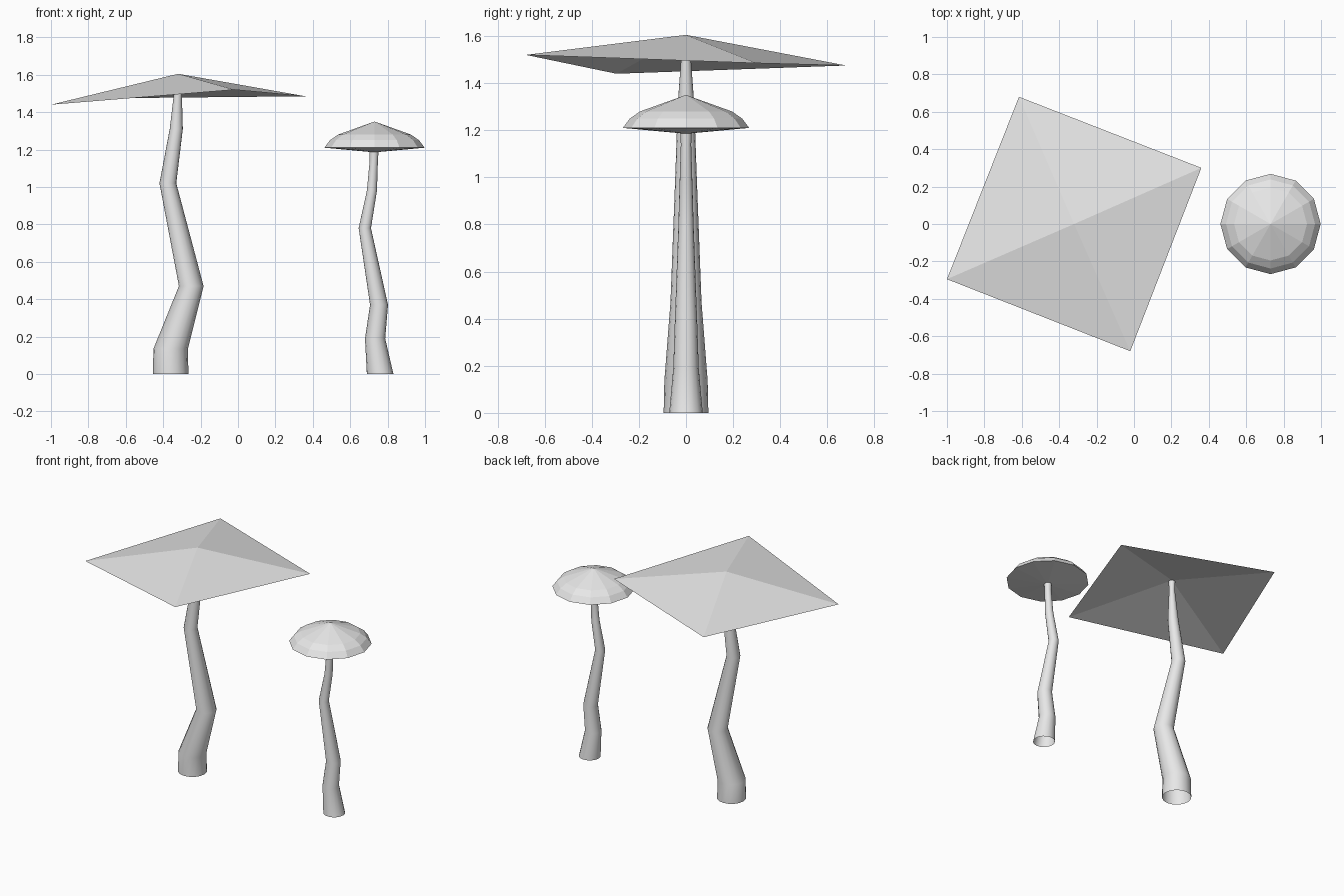
import bpy
import bmesh
from math import cos, sin, tau

if "Cube" in bpy.data.objects:
    bpy.data.objects.remove(bpy.data.objects["Cube"])

grey = bpy.data.materials.new("pale_grey")
grey.use_nodes = True
grey.diffuse_color = (0.8, 0.8, 0.8, 1)
grey.node_tree.nodes["Principled BSDF"].inputs["Base Color"].default_value = (0.8, 0.8, 0.8, 1)


def finish(name, bm, smooth=False):
    mesh = bpy.data.meshes.new(name)
    for face in bm.faces:
        face.smooth = smooth
    bm.to_mesh(mesh)
    bm.free()
    mesh.materials.append(grey)
    obj = bpy.data.objects.new(name, mesh)
    bpy.context.collection.objects.link(obj)
    return obj


def loft(bm, rings, sides):
    """Skin level rings given as (centre x, z, radius), bottom to top."""
    loops = [[bm.verts.new((x + r * cos(tau * i / sides), r * sin(tau * i / sides), z))
              for i in range(sides)] for x, z, r in rings]
    for low, high in zip(loops, loops[1:]):
        for i in range(sides):
            j = (i + 1) % sides
            bm.faces.new((low[i], low[j], high[j], high[i]))
    return loops


def fan(bm, loop, tip, flip=False):
    """Close a loop of vertices with triangles to a single point."""
    point = bm.verts.new(tip)
    for a, b in zip(loop, loop[1:] + loop[:1]):
        bm.faces.new((b, a, point) if flip else (a, b, point))


# Bent, tapering stems, open at the foot
stems = {
    "large_stem": [(-0.36, 0, 0.095), (-0.36, 0.135, 0.092), (-0.25, 0.47, 0.066),
                   (-0.375, 1.02, 0.045), (-0.33, 1.31, 0.035), (-0.32, 1.53, 0.019),
                   (-0.32, 1.595, 0.022)],
    "small_stem": [(0.76, 0, 0.071), (0.733, 0.19, 0.054), (0.754, 0.37, 0.048),
                   (0.678, 0.78, 0.033), (0.716, 0.98, 0.027), (0.726, 1.14, 0.022),
                   (0.727, 1.2, 0.025)],
}
for name, rings in stems.items():
    bm = bmesh.new()
    loft(bm, rings, 16)
    finish(name, bm, smooth=True)

# Large cap: a thin, four-sided tilted canopy
bm = bmesh.new()
corners = [(-1, -0.295, 1.44), (-0.02, -0.68, 1.52), (0.36, 0.3, 1.485), (-0.615, 0.68, 1.475)]
fan(bm, [bm.verts.new(c) for c in corners], (-0.32, 0, 1.605))
finish("large_cap", bm)

# Small cap: a faceted dome with a shallow pointed underside
bm = bmesh.new()
cx = 0.73
loops = loft(bm, [(cx, 1.21, 0.268), (cx, 1.25, 0.238), (cx, 1.28, 0.195)], 12)
fan(bm, loops[-1], (cx, 0, 1.35))
fan(bm, loops[0], (cx, 0, 1.185), flip=True)
finish("small_cap", bm)
